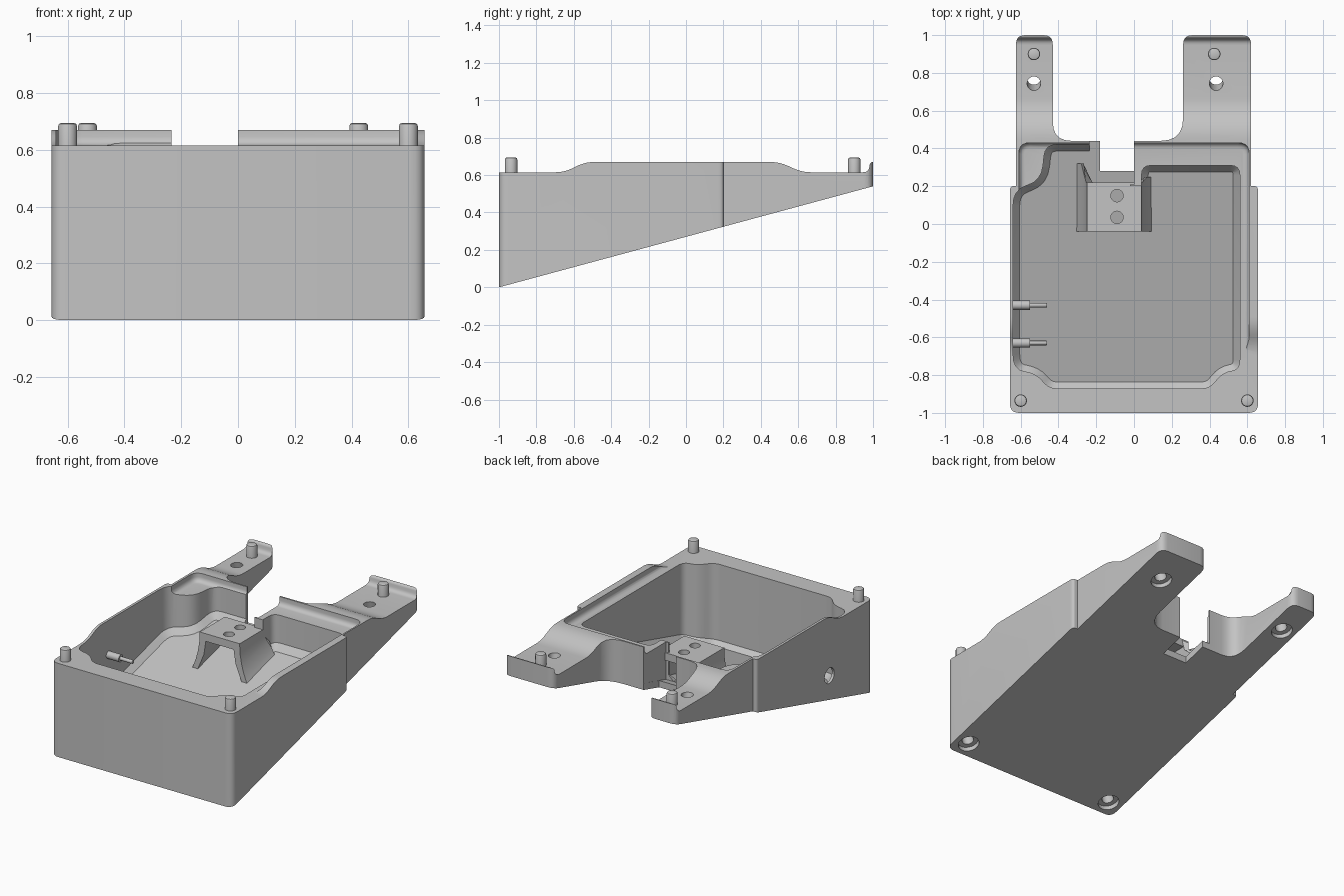
import bpy, bmesh, math
from mathutils import Vector, Matrix

if "Cube" in bpy.data.objects:
    bpy.data.objects.remove(bpy.data.objects["Cube"])

grey = bpy.data.materials.new("plain_grey")
grey.use_nodes = True
grey.diffuse_color = (0.55, 0.55, 0.55, 1)
grey.node_tree.nodes["Principled BSDF"].inputs["Base Color"].default_value = (0.55, 0.55, 0.55, 1)

SLOPE = 0.27                       # rise of the underside per unit of depth
TILT = Matrix.Rotation(math.atan(SLOPE), 4, 'X')
RIM = 0.615


def under(y):
    return SLOPE * (y + 1)


def rounded(corners, steps=5):
    """Polygon with every (x, y, radius) corner replaced by a soft curve."""
    out = []
    for i, (x, y, r) in enumerate(corners):
        p = Vector((x, y))
        a = Vector(corners[i - 1][:2]) - p
        b = Vector(corners[(i + 1) % len(corners)][:2]) - p
        if r == 0:
            out.append(p)
            continue
        pa = p + a.normalized() * min(r, a.length * 0.46)
        pb = p + b.normalized() * min(r, b.length * 0.46)
        for k in range(steps + 1):
            t = k / steps
            out.append(pa * (1 - t) ** 2 + p * (2 * t * (1 - t)) + pb * t ** 2)
    return out


def finish(name, bm):
    bmesh.ops.recalc_face_normals(bm, faces=bm.faces)
    me = bpy.data.meshes.new(name)
    bm.to_mesh(me)
    bm.free()
    me.materials.append(grey)
    ob = bpy.data.objects.new(name, me)
    bpy.context.collection.objects.link(ob)
    return ob


def loft(name, ring_a, ring_b, bevel=0, segments=1):
    """Solid between two matching rings; optionally bevel the first ring."""
    bm = bmesh.new()
    a = [bm.verts.new(v) for v in ring_a]
    b = [bm.verts.new(v) for v in ring_b]
    base = bm.faces.new(a)
    bm.faces.new(b[::-1])
    for i in range(len(a)):
        bm.faces.new((a[i - 1], a[i], b[i], b[i - 1]))
    bmesh.ops.recalc_face_normals(bm, faces=bm.faces)
    if bevel:
        bmesh.ops.bevel(bm, geom=list(base.edges), offset=bevel, segments=segments,
                        profile=0.5, affect='EDGES')
    return finish(name, bm)


def prism(name, pts, low, high=1.0, **kw):
    z = low if callable(low) else (lambda y: low)
    return loft(name, [(x, y, z(y)) for x, y in pts], [(x, y, high) for x, y in pts], **kw)


def box(name, x0, x1, y0, y1, low, high=1.0):
    return prism(name, [(x0, y0), (x1, y0), (x1, y1), (x0, y1)], low, high)


def cylinder(name, loc, r, depth, rot=Matrix(), bevel=0, sides=24):
    bm = bmesh.new()
    bmesh.ops.create_cone(bm, cap_ends=True, segments=sides, radius1=r, radius2=r, depth=depth)
    if bevel:
        top = [e for e in bm.edges if all(v.co.z > 0 for v in e.verts)]
        bmesh.ops.bevel(bm, geom=top, offset=bevel, segments=2, profile=0.5, affect='EDGES')
    bm.transform(Matrix.Translation(loc) @ rot)
    return finish(name, bm)


def boolean(ob, other, op='DIFFERENCE'):
    m = ob.modifiers.new("cut", 'BOOLEAN')
    m.operation, m.object, m.solver = op, other, 'EXACT'
    bpy.context.view_layer.objects.active = ob
    bpy.ops.object.modifier_apply(modifier=m.name)
    bpy.data.objects.remove(other)


# Wedge body with two rear arms: plan outline crossed with side profile
plan = rounded([
    (-.657, -1, .05), (.657, -1, .05), (.657, .2, .03), (.62, .2, 0), (.62, 1, .05),
    (.26, 1, .05), (.26, .44, .12), (-.43, .44, .1), (-.43, 1, .05), (-.625, 1, .05),
    (-.625, .2, 0), (-.657, .2, .03)])
body = prism("body", plan, -0.5)
side = rounded([
    (-1.1, under(-1.1), 0), (1.1, under(1.1), 0), (1.1, .67, 0), (.985, .67, .015),
    (.975, RIM, .03), (.62, RIM, .05), (.5, .67, .05), (-.54, .67, .05),
    (-.65, RIM, .05), (-1.1, RIM, 0)])
boolean(body, loft("side", [(-.8, y, z) for y, z in side], [(.8, y, z) for y, z in side]),
        'INTERSECT')

# Ledge inside the raised rim, with a fillet up to the rim
ledge = rounded([(-.61, -1.2, 0), (.61, -1.2, 0), (.61, .43, .06), (-.61, .43, .06)])
boolean(body, prism("ledge", ledge, RIM + .0005, bevel=.03, segments=4))

# Main cavity with chamfered sloping floor
cavity = rounded([
    (-.45, -.87, .04), (.4, -.87, .04), (.47, -.785, .05), (.56, -.77, .05),
    (.56, .31, .05), (.04, .31, .05), (.04, .2, 0), (-.02, .2, 0), (-.02, .42, 0),
    (-.47, .42, .06), (-.49, .23, .08), (-.64, .18, .08), (-.64, -.77, .08),
    (-.52, -.79, .06)], 4)
boolean(body, prism("cavity", cavity, lambda y: under(y) + .045, bevel=.035))

# Rear opening and floor notch
boolean(body, box("opening", -.235, 0, .21, .6, lambda y: under(y) + .044))
boolean(body, box("notch", -.18, -.001, .28, .6, -.2))

# Screw holes through the arms, and screw recesses in the underside
for x, y, deep in [(-.53, .78, .5), (.435, .78, .5), (-.56, -.91, .2), (.56, -.91, .2)]:
    at = (x, y, under(y))
    boolean(body, cylinder("screw_hole", at, .036, deep, TILT))
    boolean(body, cylinder("recess", at, .065, .06, TILT))

# Cable hole in the side wall
ALONG_X = Matrix.Rotation(math.pi / 2, 4, 'Y')
boolean(body, cylinder("cable_hole", (-.65, -.55, .28), .05, .2, ALONG_X))

# Raised shelf on two flared legs
shelf = box("shelf", -.25, .04, -.04, .22, .5, .55)
for y in (.035, .15):
    boolean(shelf, cylinder("shelf_hole", (-.09, y, .53), .033, .2))


def leg(name, x, way, back):
    """Leg with a curved flare at the foot; low points reach further back."""
    def ring(y, tail):
        foot = under(y) + .03
        outer = [(x + way * .06 * (1 - t) ** 2, foot + (.54 - foot) * t)
                 for t in (0, .15, .3, .5, .75, 1)]
        inner = [(x - way * .05, .54), (x - way * .03, foot + .12), (x + way * .02, foot)]
        lift = under(y + tail) - under(y)
        return [(px, y + (tail if pz < foot + .1 else 0), pz + (lift if pz < foot + .1 else 0))
                for px, pz in outer + inner]
    return loft(name, ring(-.04, 0), ring(.22, back))


leg("shelf_leg_right", -.25, -1, .1)
leg("shelf_leg_left", .04, 1, .03)

# Locating pegs
for name, x, y in [("front_peg_right", -.6, -.935), ("front_peg_left", .6, -.935),
                   ("arm_peg_right", -.53, .9), ("arm_peg_left", .425, .9)]:
    cylinder(name, (x, y, RIM + .02), .033, .08 + .04 - .002, bevel=.01)

# Side pins: thick collar and thin tip
for i, y in enumerate((-.43, -.63)):
    cylinder(f"pin_collar_{i}", (-.6, y, .445), .024, .1, ALONG_X)
    cylinder(f"pin_tip_{i}", (-.51, y, .445), .012, .1, ALONG_X, bevel=.004)

# Smooth curved faces, keep hard edges
bpy.ops.object.select_all(action='DESELECT')
for ob in bpy.context.collection.objects:
    if ob.type == 'MESH' and grey.name in ob.data.materials:
        ob.select_set(True)
        bpy.context.view_layer.objects.active = ob
bpy.ops.object.shade_smooth_by_angle(angle=math.radians(32))
